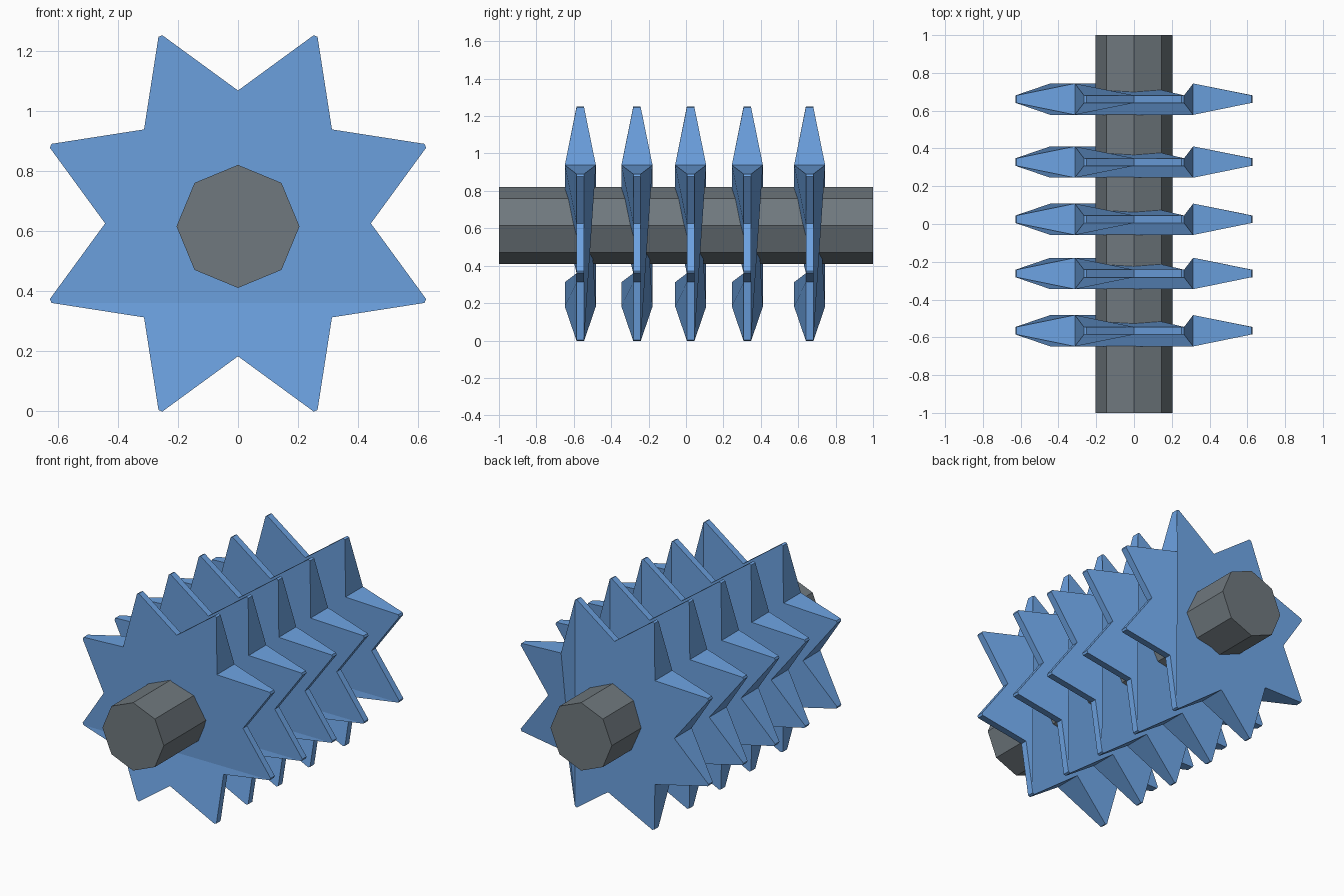
import bpy, bmesh
from math import sin, cos, radians, pi
from mathutils import Matrix, Vector

if "Cube" in bpy.data.objects:
    bpy.data.objects.remove(bpy.data.objects["Cube"])

TIP_R, VALLEY_R, AXIS_Z = 0.676, 0.443, 0.625
THIN, THICK = 0.02, 0.083
THICK_VALLEYS = {1, 3, 4, 5, 6}     # remaining valleys are as thin as the tips

blue = bpy.data.materials.new("blade_blue")
blue.diffuse_color = (0.15, 0.36, 0.75, 1)
blue.use_nodes = True
blue.node_tree.nodes["Principled BSDF"].inputs["Base Color"].default_value = blue.diffuse_color


def star_profile():
    """(x, z, half thickness): one valley and two blunt tip corners per spike."""
    pts = []
    for k in range(8):
        a = radians(45 * k)
        pts.append((VALLEY_R * cos(a), VALLEY_R * sin(a),
                    THICK if k in THICK_VALLEYS else THIN))
        t = a + radians(22.5)
        for side in (-0.007, 0.007):
            pts.append((TIP_R * cos(t) - side * sin(t),
                        TIP_R * sin(t) + side * cos(t), THIN))
    return pts


def star_mesh():
    bm = bmesh.new()
    pts = star_profile()
    n = len(pts)
    front = [bm.verts.new((x, -h, z)) for x, z, h in pts]
    back = [bm.verts.new((x, h, z)) for x, z, h in pts]
    # Rim
    for i in range(n):
        j = (i + 1) % n
        bm.faces.new((front[i], back[i], back[j], front[j]))
    # Front side, folded along a line from left tip to right tip
    bm.faces.new(front[14:23])
    bm.faces.new(front[22:] + front[:15])
    # Back side, folded along a line from top tip to bottom tip
    bm.faces.new(back[4:21][::-1])
    bm.faces.new((back[4], back[3], back[20]))
    bm.faces.new((back[20:] + back[:4])[::-1])
    me = bpy.data.meshes.new("star_blade")
    bm.to_mesh(me)
    bm.free()
    me.materials.append(blue)
    return me


# Five star blades along the shaft
blade = star_mesh()
for i, y in enumerate((-0.565, -0.262, 0.025, 0.328, 0.661)):
    ob = bpy.data.objects.new(f"star_blade_{i + 1}", blade)
    ob.location = (0, y, AXIS_Z)
    bpy.context.collection.objects.link(ob)

# Octagonal shaft
bpy.ops.mesh.primitive_cylinder_add(vertices=8, radius=0.205, depth=2,
                                    location=(0, 0, 0.615), rotation=(pi / 2, 0, 0))
shaft = bpy.context.object
shaft.name = "shaft"
grey = bpy.data.materials.new("shaft_grey")
grey.diffuse_color = (0.16, 0.19, 0.21, 1)
grey.use_nodes = True
grey.node_tree.nodes["Principled BSDF"].inputs["Base Color"].default_value = grey.diffuse_color
shaft.data.materials.append(grey)
